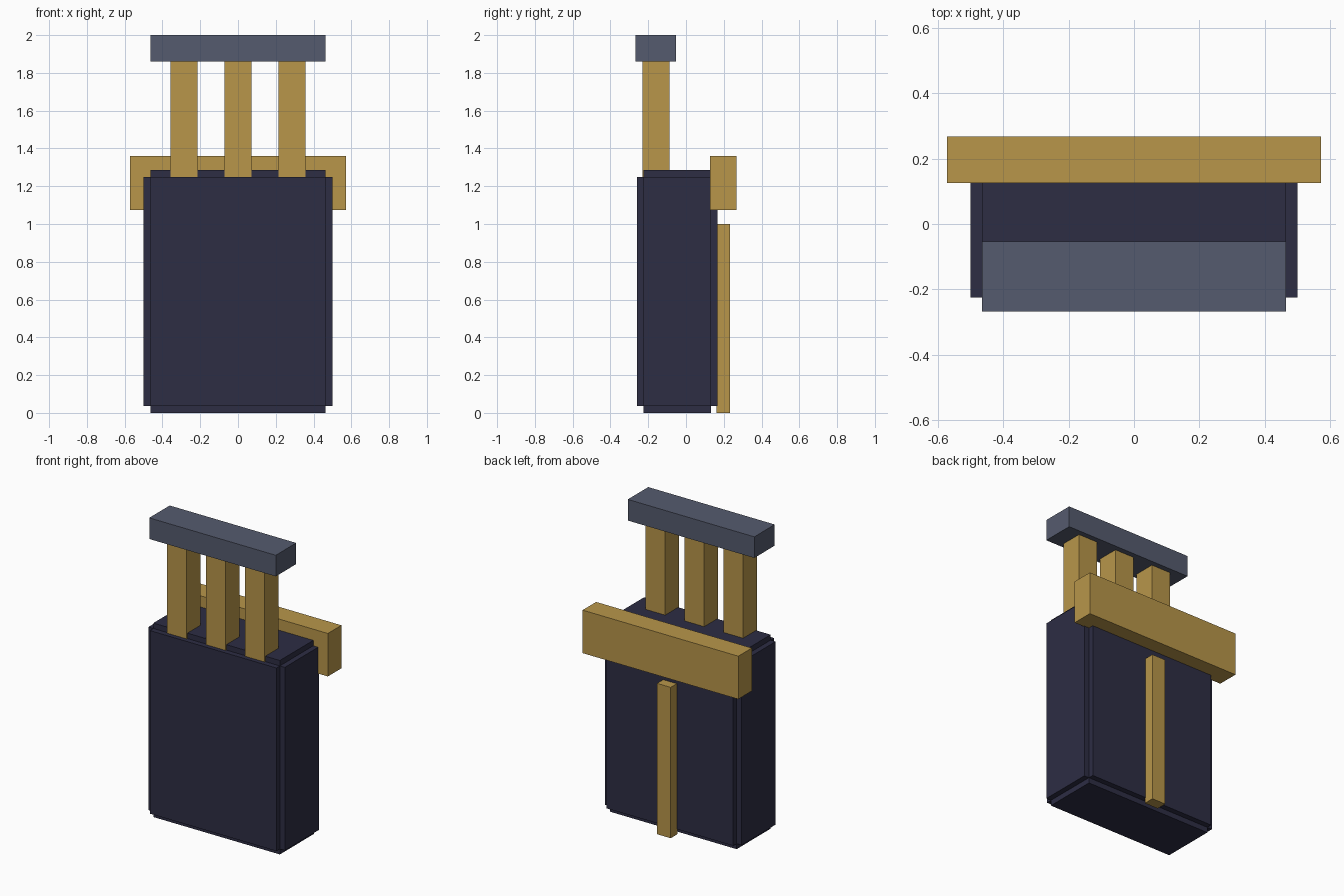
import bpy

if "Cube" in bpy.data.objects:
    bpy.data.objects.remove(bpy.data.objects["Cube"], do_unlink=True)


def material(name, rgb):
    """Flat material from 0-255 sRGB values."""
    lin = [((c / 255 + 0.055) / 1.055) ** 2.4 for c in rgb] + [1.0]
    mat = bpy.data.materials.new(name)
    mat.use_nodes = True
    mat.diffuse_color = lin
    mat.node_tree.nodes["Principled BSDF"].inputs["Base Color"].default_value = lin
    return mat


def box(name, x, y, z, mat):
    """Box spanning the given (min, max) ranges."""
    spans = (x, y, z)
    bpy.ops.mesh.primitive_cube_add(size=1, location=[(a + b) / 2 for a, b in spans])
    obj = bpy.context.object
    obj.name = name
    obj.scale = [b - a for a, b in spans]
    bpy.ops.object.transform_apply(location=False, rotation=False, scale=True)
    obj.data.materials.append(mat)
    return obj


navy = material("dark navy", (45, 45, 68))
gold = material("brass gold", (184, 150, 74))
slate = material("slate grey", (85, 91, 110))

# Case: three crossing slabs give the stepped edges
box("case_front_back", (-0.464, 0.464), (-0.26, 0.168), (0.036, 1.25), navy)
box("case_sides", (-0.5, 0.5), (-0.224, 0.132), (0.036, 1.25), navy)
box("case_core", (-0.464, 0.464), (-0.224, 0.132), (0.0, 1.286), navy)

# Handle posts and grip
for label, x in (("right", -0.286), ("middle", 0.0), ("left", 0.286)):
    box(f"handle_post_{label}", (x - 0.0715, x + 0.0715), (-0.231, -0.088), (1.2, 1.87), gold)
box("handle_grip", (-0.464, 0.464), (-0.267, -0.053), (1.86, 2.0), slate)

# Back crossbar and upright strip
box("back_crossbar", (-0.571, 0.571), (0.126, 0.268), (1.075, 1.36), gold)
box("back_strip", (-0.05, 0.05), (0.161, 0.232), (0.0, 1.0), gold)
